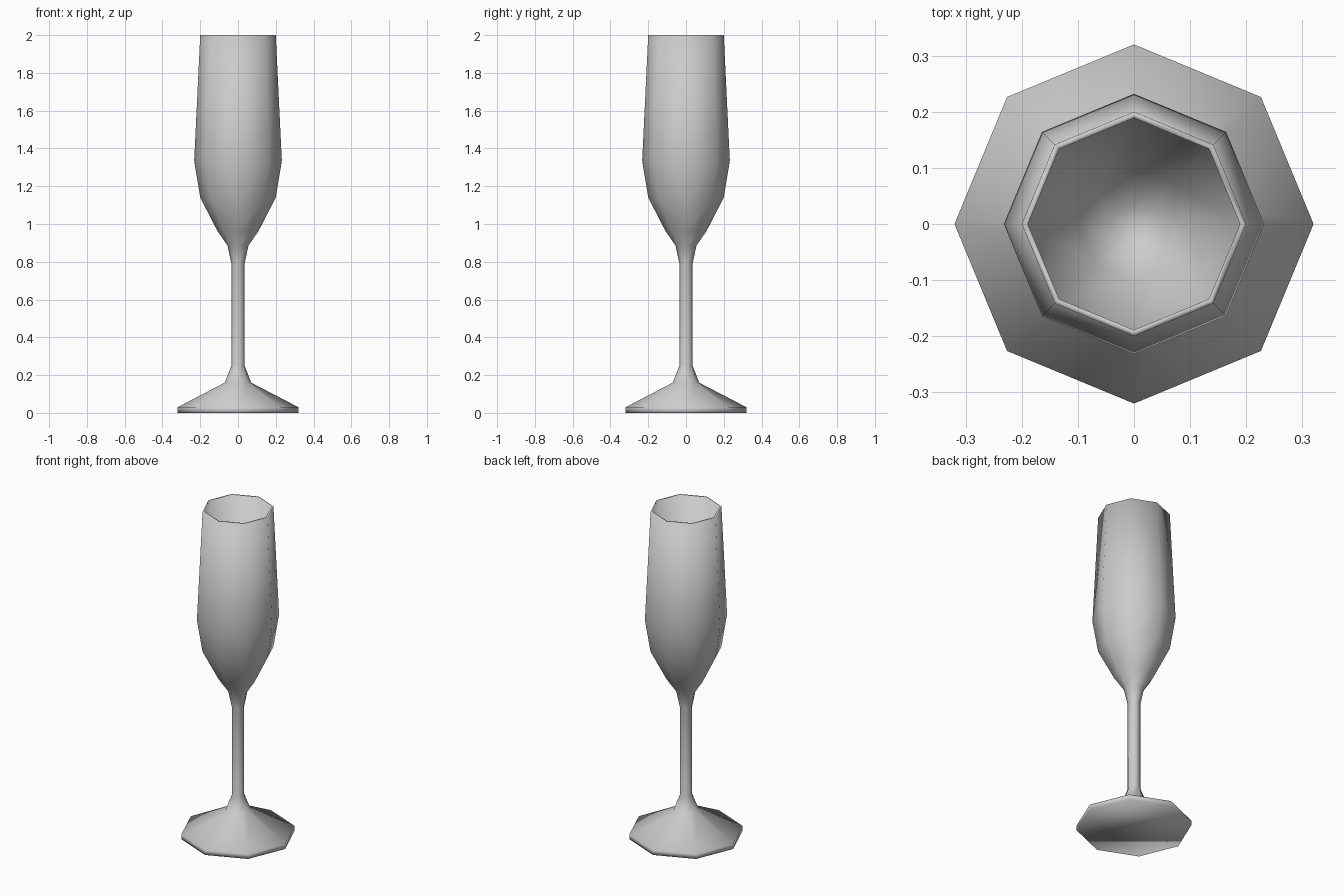
import bpy, bmesh, math

if "Cube" in bpy.data.objects:
    bpy.data.objects.remove(bpy.data.objects["Cube"])

SIDES = 8

# Profile as (radius, height): foot, stem, outer bowl, lip, inner bowl
profile = [
    (0.32, 0.0), (0.32, 0.03), (0.07, 0.16),
    (0.035, 0.25), (0.035, 0.79),
    (0.055, 0.885), (0.11, 0.965), (0.20, 1.14), (0.232, 1.335), (0.20, 2.0),
    (0.189, 2.0),
    (0.22, 1.335), (0.188, 1.145), (0.10, 0.98), (0.04, 0.91),
]

bm = bmesh.new()

# Octagonal rings with a corner on each axis
rings = []
for r, z in profile:
    rings.append([bm.verts.new((r * math.cos(2 * math.pi * i / SIDES),
                                r * math.sin(2 * math.pi * i / SIDES), z))
                  for i in range(SIDES)])

# Walls between neighbouring rings
for a, b in zip(rings, rings[1:]):
    for i in range(SIDES):
        j = (i + 1) % SIDES
        bm.faces.new((a[i], a[j], b[j], b[i]))

# Flat underside of the foot and floor of the bowl
bm.faces.new(rings[0][::-1])
bm.faces.new(rings[-1])

bmesh.ops.recalc_face_normals(bm, faces=bm.faces)
for f in bm.faces:
    f.smooth = True

mesh = bpy.data.meshes.new("flute_glass")
bm.to_mesh(mesh)
bm.free()
bpy.context.collection.objects.link(bpy.data.objects.new("flute_glass", mesh))
